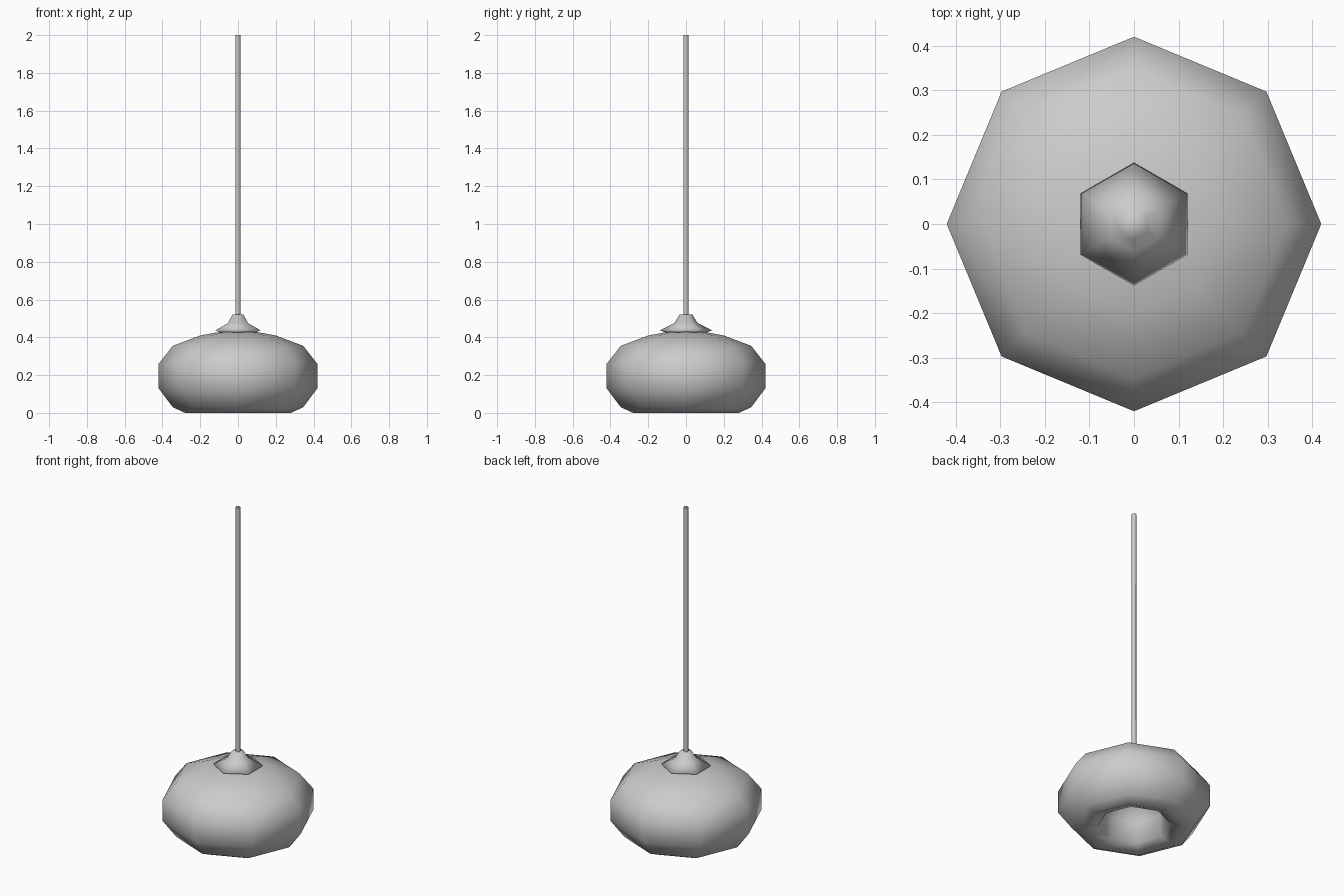
import bpy, bmesh, math

cube = bpy.data.objects.get("Cube")
if cube:
    bpy.data.objects.remove(cube, do_unlink=True)

grey = bpy.data.materials.new("plain_grey")
grey.use_nodes = True
grey.diffuse_color = (0.6, 0.6, 0.6, 1)
grey.node_tree.nodes["Principled BSDF"].inputs["Base Color"].default_value = (0.6, 0.6, 0.6, 1)


def lathe(name, profile, sides, turn=0.0):
    """Revolve (radius, height) points; radius 0 makes a pole."""
    bm = bmesh.new()
    rings = []
    for r, z in profile:
        count = sides if r > 0 else 1
        angles = [turn + 2 * math.pi * i / sides for i in range(count)]
        rings.append([bm.verts.new((r * math.cos(a), r * math.sin(a), z)) for a in angles])
    for low, high in zip(rings, rings[1:]):
        for i in range(sides):
            j = (i + 1) % sides
            corners = [low[i % len(low)], low[j % len(low)], high[j % len(high)], high[i % len(high)]]
            bm.faces.new(list(dict.fromkeys(corners)))
    mesh = bpy.data.meshes.new(name)
    bm.to_mesh(mesh)
    bm.free()
    mesh.materials.append(grey)
    mesh.shade_smooth()
    obj = bpy.data.objects.new(name, mesh)
    bpy.context.collection.objects.link(obj)
    return obj


# Rounded shade: recess inside, folded lower rim, bulging outside, shallow top
lathe("lamp_shade", [
    (0, 0.27), (0.11, 0.25), (0.18, 0.15), (0.2, 0.03), (0.28, 0.0),
    (0.345, 0.03), (0.42, 0.13), (0.42, 0.26), (0.345, 0.355),
    (0.2, 0.41), (0.09, 0.43), (0, 0.43)], 8)

# Six-sided flared collar where the stem meets the shade
lathe("stem_collar", [
    (0, 0.42), (0.1, 0.422), (0.138, 0.437), (0.062, 0.475), (0.034, 0.52), (0, 0.522)],
    6, math.pi / 2)

# Thin open tube for the hanging stem
lathe("hanging_stem", [(0.014, 0.5), (0.014, 2.0)], 6, math.pi / 2)
